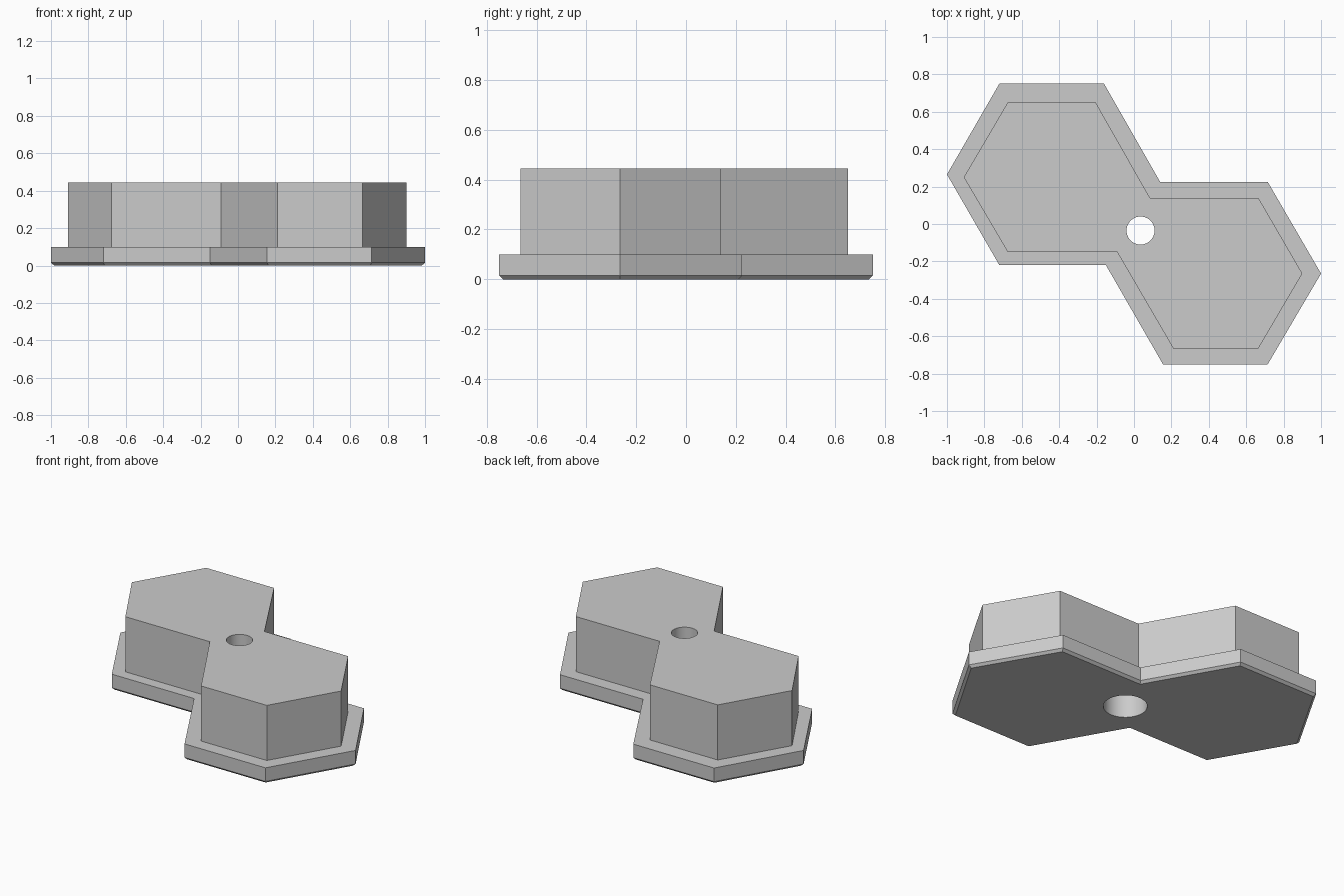
import bpy, bmesh, math

default_cube = bpy.data.objects.get("Cube")
if default_cube:
    bpy.data.objects.remove(default_cube, do_unlink=True)

grey = bpy.data.materials.new("plain grey")
grey.use_nodes = True
colour = (0.6, 0.6, 0.6, 1)
grey.diffuse_color = colour
grey.node_tree.nodes["Principled BSDF"].inputs["Base Color"].default_value = colour

BASE_TOP, HOUSING_TOP, CHAMFER = 0.10, 0.445, 0.015
HOLE = (0.035, -0.035)

base_outline = [(-0.72, 0.75), (-0.16, 0.75), (0.14, 0.225), (0.715, 0.225), (1, -0.265),
                (0.715, -0.75), (0.155, -0.75), (-0.15, -0.22), (-0.72, -0.22), (-1, 0.265)]
housing_outline = [(-0.675, 0.65), (-0.205, 0.65), (0.085, 0.14), (0.665, 0.14), (0.9, -0.265),
                   (0.665, -0.665), (0.21, -0.665), (-0.09, -0.15), (-0.675, -0.15), (-0.91, 0.25)]


def finish(bm, name):
    bmesh.ops.recalc_face_normals(bm, faces=bm.faces[:])
    mesh = bpy.data.meshes.new(name)
    bm.to_mesh(mesh)
    bm.free()
    mesh.materials.append(grey)
    obj = bpy.data.objects.new(name, mesh)
    bpy.context.collection.objects.link(obj)
    return obj


def prism(name, outline, low, high, chamfer=0):
    """Extrude an outline, optionally chamfering its lower rim."""
    bm = bmesh.new()
    lower = bm.faces.new([bm.verts.new((x, y, low)) for x, y in outline])
    bm.normal_update()
    rim = lower.verts[:]
    upper = bmesh.ops.extrude_face_region(bm, geom=[lower], use_keep_orig=True)
    bmesh.ops.translate(bm, vec=(0, 0, high - low),
                        verts=[v for v in upper["geom"] if isinstance(v, bmesh.types.BMVert)])
    bmesh.ops.recalc_face_normals(bm, faces=bm.faces[:])
    if chamfer:
        bmesh.ops.inset_region(bm, faces=[lower], thickness=chamfer, use_even_offset=True)
        for v in rim:
            if v not in lower.verts[:]:
                v.co.z = low + chamfer
        # keep the inner loop on the ground and the outer loop raised
        for v in bm.verts:
            if v.co.z < high - 0.001:
                v.co.z = low if v in lower.verts[:] else low + chamfer
    return finish(bm, name)


def bore(name, radius, low, high):
    """Cylinder used to cut the screw hole."""
    steps = 48
    ring = [(HOLE[0] + radius * math.cos(math.tau * i / steps),
             HOLE[1] + radius * math.sin(math.tau * i / steps)) for i in range(steps)]
    return prism(name, ring, low, high)


# Flanged base and raised double-hexagon housing
base = prism("base_flange", base_outline, 0, BASE_TOP, CHAMFER)
housing = prism("housing", housing_outline, BASE_TOP, HOUSING_TOP)

# Narrow through hole from above, wide counterbore from below
cutters = [bore("screw_hole_cutter", 0.075, -0.1, 0.6),
           bore("counterbore_cutter", 0.125, -0.1, 0.28)]
for part in (base, housing):
    bpy.ops.object.select_all(action="DESELECT")
    part.select_set(True)
    bpy.context.view_layer.objects.active = part
    for cutter in cutters:
        cutter.hide_render = True
        cut = part.modifiers.new(cutter.name, "BOOLEAN")
        cut.operation = "DIFFERENCE"
        cut.solver = "EXACT"
        cut.object = cutter
        bpy.ops.object.modifier_apply(modifier=cut.name)
    bpy.ops.object.shade_smooth_by_angle(angle=math.radians(30))
for cutter in cutters:
    bpy.data.objects.remove(cutter, do_unlink=True)
